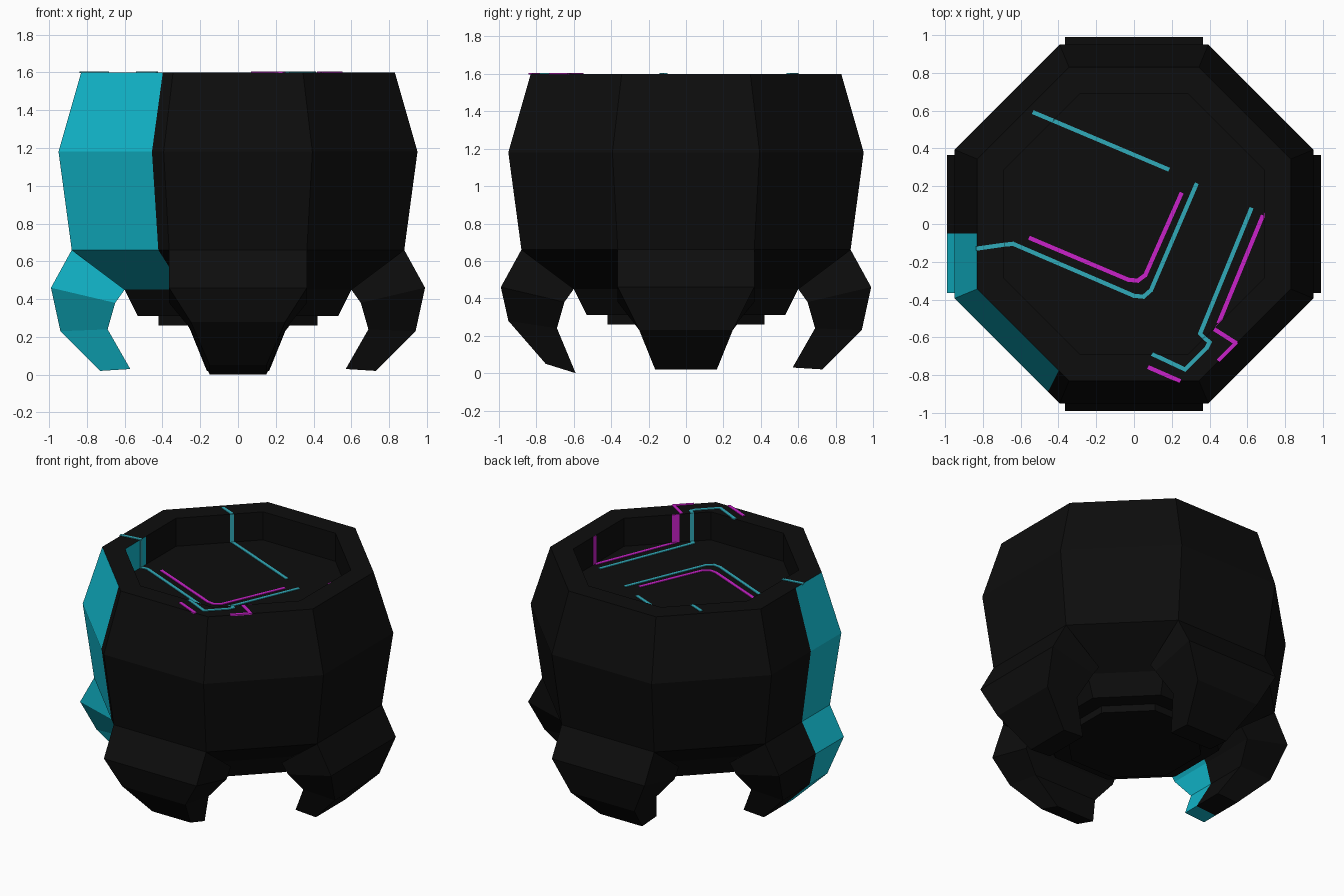
import bpy, bmesh, math
from mathutils import Vector, Matrix

if "Cube" in bpy.data.objects:
    bpy.data.objects.remove(bpy.data.objects["Cube"])


def material(name, rgb):
    m = bpy.data.materials.new(name)
    m.diffuse_color = (*rgb, 1)
    m.use_nodes = True
    m.node_tree.nodes["Principled BSDF"].inputs["Base Color"].default_value = m.diffuse_color
    return m


BLACK = material("soft black", (0.004, 0.004, 0.004))
CYAN = material("bright cyan", (0.006, 0.5, 0.63))
LINE_CYAN = material("line cyan", (0.03, 0.40, 0.48))
LINE_MAGENTA = material("line magenta", (0.58, 0.015, 0.58))
SPLIT_Y = -0.05      # left edge of the cyan panel
SLOPE = 1.95         # right edge of the cyan panel: y = SLOPE * x


def finish(bm, name, mats):
    bmesh.ops.recalc_face_normals(bm, faces=bm.faces[:])
    me = bpy.data.meshes.new(name)
    bm.to_mesh(me)
    bm.free()
    for m in mats:
        me.materials.append(m)
    ob = bpy.data.objects.new(name, me)
    bpy.context.collection.objects.link(ob)
    return ob


def loft(bm, rings):
    """Join closed rings of points with quads and cap both ends."""
    vs = [[bm.verts.new(p) for p in r] for r in rings]
    n = len(vs[0])
    for a, b in zip(vs, vs[1:]):
        for i in range(n):
            bm.faces.new((a[i], a[(i + 1) % n], b[(i + 1) % n], b[i]))
    bm.faces.new(vs[0])
    bm.faces.new(vs[-1])


def cut(bm, co, no):
    bmesh.ops.bisect_plane(bm, geom=bm.verts[:] + bm.edges[:] + bm.faces[:],
                           plane_co=co, plane_no=no)


def octagon(apothem, z):
    r = apothem / math.cos(math.pi / 8)
    return [(r * math.cos(math.pi / 8 + k * math.pi / 4),
             r * math.sin(math.pi / 8 + k * math.pi / 4), z) for k in range(8)]


# Octagonal pot: recessed top, bulging sides, stepped underside
PROFILE = [(.69, 1.4), (.69, 1.6), (.83, 1.6), (.95, 1.18), (.88, .66),
           (.60, .45), (.53, .31), (.42, .31), (.42, .26)]
bm = bmesh.new()
loft(bm, [octagon(a, z) for a, z in PROFILE])
bm.normal_update()
cut(bm, (0, SPLIT_Y, 0), (0, 1, 0))
cut(bm, (0, 0, 0), (SLOPE, -1, 0))
for f in bm.faces:
    c = f.calc_center_median()
    outside = .46 < c.z < 1.59 and c.xy.length > .70
    if outside and c.x < 0 and c.y < SPLIT_Y and c.y > SLOPE * c.x:
        f.material_index = 1
finish(bm, "pot_body", [BLACK, CYAN])


# Four clawed legs: (outer radius, z, inner radius, z, half width)
LEG = [(.88, .66, .60, .45, .365), (.99, .46, .65, .38, .365),
       (.94, .23, .69, .24, .25), (.73, .02, .57, .03, .165)]
FRONT_LEG = LEG[:2] + [(.95, .28, .69, .24, .25), (.75, .05, .59, 0, .15)]


def leg(name, angle, sections, painted=False):
    bm = bmesh.new()
    loft(bm, [[(ro, -w, zo), (ro, w, zo), (ri, w, zi), (ri, -w, zi)]
              for ro, zo, ri, zi, w in sections])
    bm.transform(Matrix.Rotation(math.radians(angle), 4, 'Z'))
    if painted:
        cut(bm, (0, SPLIT_Y, 0), (0, 1, 0))
        for f in bm.faces:
            f.material_index = int(f.calc_center_median().y < SPLIT_Y)
    finish(bm, name, [BLACK, CYAN])


leg("right_leg", 0, LEG)
leg("back_leg", 90, LEG)
leg("left_leg", 180, LEG, painted=True)
leg("front_leg", 270, FRONT_LEG)


# Thin inlaid lines on the recess floor, its wall and the rim
def lines(name, mat, floor, rim, wall, width=.022):
    bm = bmesh.new()
    for z, paths in ((1.4, floor), (1.6, rim)):
        for path in paths:
            for a, b in zip(path, path[1:]):
                a, b = Vector((*a, z)), Vector((*b, z))
                d = b - a
                m = (Matrix.Translation((a + b) / 2)
                     @ Matrix.Rotation(math.atan2(d.y, d.x), 4, 'Z')
                     @ Matrix.Diagonal((d.length + width * .6, width, .008, 1)))
                bmesh.ops.create_cube(bm, size=1, matrix=m)
    for x, y, angle, w in wall:
        m = (Matrix.Translation((x, y, 1.5))
             @ Matrix.Rotation(math.radians(angle), 4, 'Z')
             @ Matrix.Diagonal((.008, w, .2, 1)))
        bmesh.ops.create_cube(bm, size=1, matrix=m)
    finish(bm, name, [mat])


lines("cyan_lines", LINE_CYAN,
      floor=[[(-.435, .55), (.18, .29)],
             [(-.69, -.11), (-.64, -.105), (0, -.38), (.05, -.385), (.09, -.35), (.33, .21)],
             [(.62, .08), (.35, -.58), (.37, -.60)]],
      rim=[[(-.53, .59), (-.435, .55)], [(-.83, -.13), (-.69, -.11)],
           [(.375, -.605), (.40, -.625), (.385, -.655), (.27, -.77), (.10, -.69)]],
      wall=[(-.43, .546, 135, .025), (-.69, -.11, 0, .022), (.374, -.602, -45, .025)])
lines("magenta_lines", LINE_MAGENTA,
      floor=[[(-.55, -.075), (-.03, -.295), (.02, -.30), (.06, -.27), (.25, .16)],
             [(.68, .04), (.45, -.52)]],
      rim=[[(.43, -.56), (.54, -.63), (.45, -.72)], [(.08, -.76), (.24, -.83)]],
      wall=[(.69, .045, 0, .03), (.45, -.526, -45, .05)])
